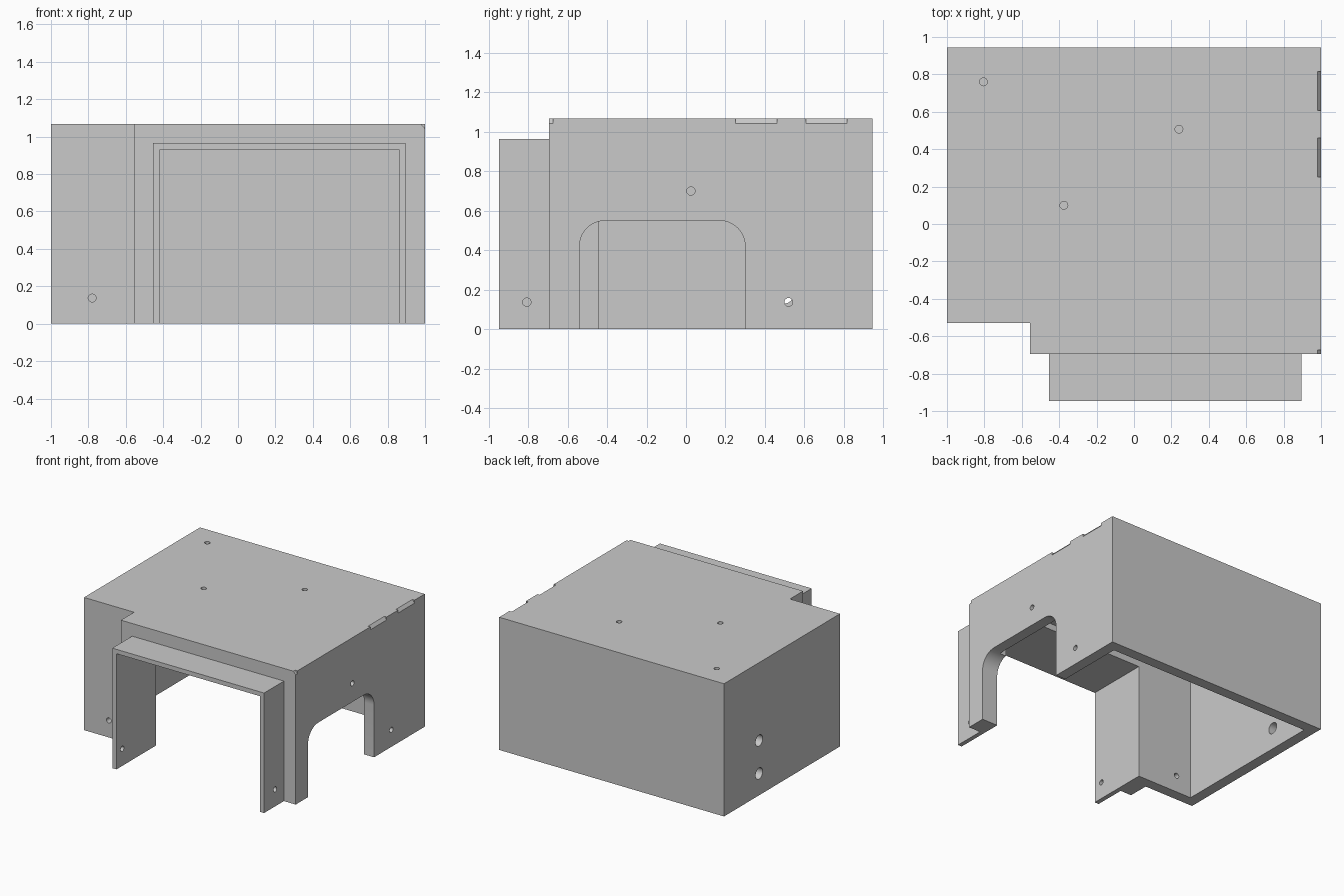
import bpy, bmesh
from math import sin, cos, pi

default = bpy.data.objects.get("Cube")
if default:
    bpy.data.objects.remove(default, do_unlink=True)

grey = bpy.data.materials.new("plain_grey")
grey.use_nodes = True
colour = (0.59, 0.59, 0.59, 1)
grey.diffuse_color = colour
grey.node_tree.nodes["Principled BSDF"].inputs["Base Color"].default_value = colour


def prism(name, outline, axis, start, end):
    """Extrude a 2D outline along an axis."""
    place = {"x": lambda u, v, d: (d, u, v),
             "y": lambda u, v, d: (u, d, v),
             "z": lambda u, v, d: (u, v, d)}[axis]
    bm = bmesh.new()
    base = bm.faces.new([bm.verts.new(place(u, v, start)) for u, v in outline])
    moved = bmesh.ops.extrude_face_region(bm, geom=[base], use_keep_orig=True)["geom"]
    bmesh.ops.translate(bm, vec=place(0, 0, end - start),
                        verts=[g for g in moved if isinstance(g, bmesh.types.BMVert)])
    bmesh.ops.recalc_face_normals(bm, faces=bm.faces)
    mesh = bpy.data.meshes.new(name)
    bm.to_mesh(mesh)
    bm.free()
    obj = bpy.data.objects.new(name, mesh)
    bpy.context.collection.objects.link(obj)
    mesh.materials.append(grey)
    return obj


def cut(target, outline, axis, start, end):
    """Subtract an extruded outline from the target."""
    cutter = prism("cutter", outline, axis, start, end)
    cutter.hide_render = True
    mod = target.modifiers.new("cut", "BOOLEAN")
    mod.operation = "DIFFERENCE"
    mod.solver = "EXACT"
    mod.object = cutter
    bpy.context.view_layer.objects.active = target
    bpy.ops.object.modifier_apply(modifier=mod.name)
    bpy.data.objects.remove(cutter, do_unlink=True)


def box(u0, u1, v0, v1):
    return [(u0, v0), (u1, v0), (u1, v1), (u0, v1)]


def arc(u, v, r, a, b, steps):
    return [(u + r * cos(a + (b - a) * i / steps),
             v + r * sin(a + (b - a) * i / steps)) for i in range(steps + 1)]


def circle(u, v, r=0.021):
    return arc(u, v, r, 0, 2 * pi, 24)[:-1]


# Main housing with a notched corner
housing = prism("housing", [(-1, -0.528), (-0.555, -0.528), (-0.555, -0.695),
                            (1, -0.695), (1, 0.945), (-1, 0.945)], "z", 0, 1.067)

# Even-walled cavity, reached through a narrower and lower front tunnel
cut(housing, box(-0.913, 0.913, -0.442, 0.858), "z", -0.1, 0.98)
cut(housing, box(-0.418, 0.86, -0.1, 0.93), "y", -0.8, -0.3)

# Rounded side archway
archway = ([(-0.54, -0.1), (0.30, -0.1)] + arc(0.17, 0.42, 0.13, 0, pi / 2, 10)
           + arc(-0.41, 0.42, 0.13, pi / 2, pi, 10))
cut(housing, archway, "x", 0.7, 1.1)

# Screw holes in the side, notch and roof, and large cable holes
for y, z in [(0.025, 0.70), (0.52, 0.137)]:
    cut(housing, circle(y, z), "x", 0.7, 1.1)
for z in (0.175, 0.44):
    cut(housing, circle(0.499, z, 0.045), "x", -1.1, -0.8)
cut(housing, circle(-0.78, 0.137), "y", -0.6, -0.4)
for x, y in [(-0.805, 0.76), (0.24, 0.507), (-0.375, 0.10)]:
    cut(housing, circle(x, y), "z", 1.01, 1.2)

# Bevelled nicks along the top side edge
nick = [(0.98, 1.067), (0.98, 1.1), (1.05, 1.1), (1.05, 1.043), (1, 1.043)]
for start, end in [(-0.75, -0.673), (0.252, 0.46), (0.607, 0.815)]:
    cut(housing, nick, "y", start, end)

# Thin entrance sleeve
sleeve = prism("entrance_sleeve", [(-0.455, 0), (-0.418, 0), (-0.418, 0.93), (0.86, 0.93),
                                   (0.86, 0), (0.895, 0), (0.895, 0.965),
                                   (-0.455, 0.965)], "y", -0.947, -0.695)
cut(sleeve, circle(-0.807, 0.137), "x", 0.8, 1)
cut(sleeve, circle(-0.873, 0.137), "x", -0.5, -0.4)

# Smooth the hole walls while keeping the edges sharp
for obj in (housing, sleeve):
    bpy.ops.object.select_all(action="DESELECT")
    obj.select_set(True)
    bpy.context.view_layer.objects.active = obj
    bpy.ops.object.shade_smooth_by_angle()
